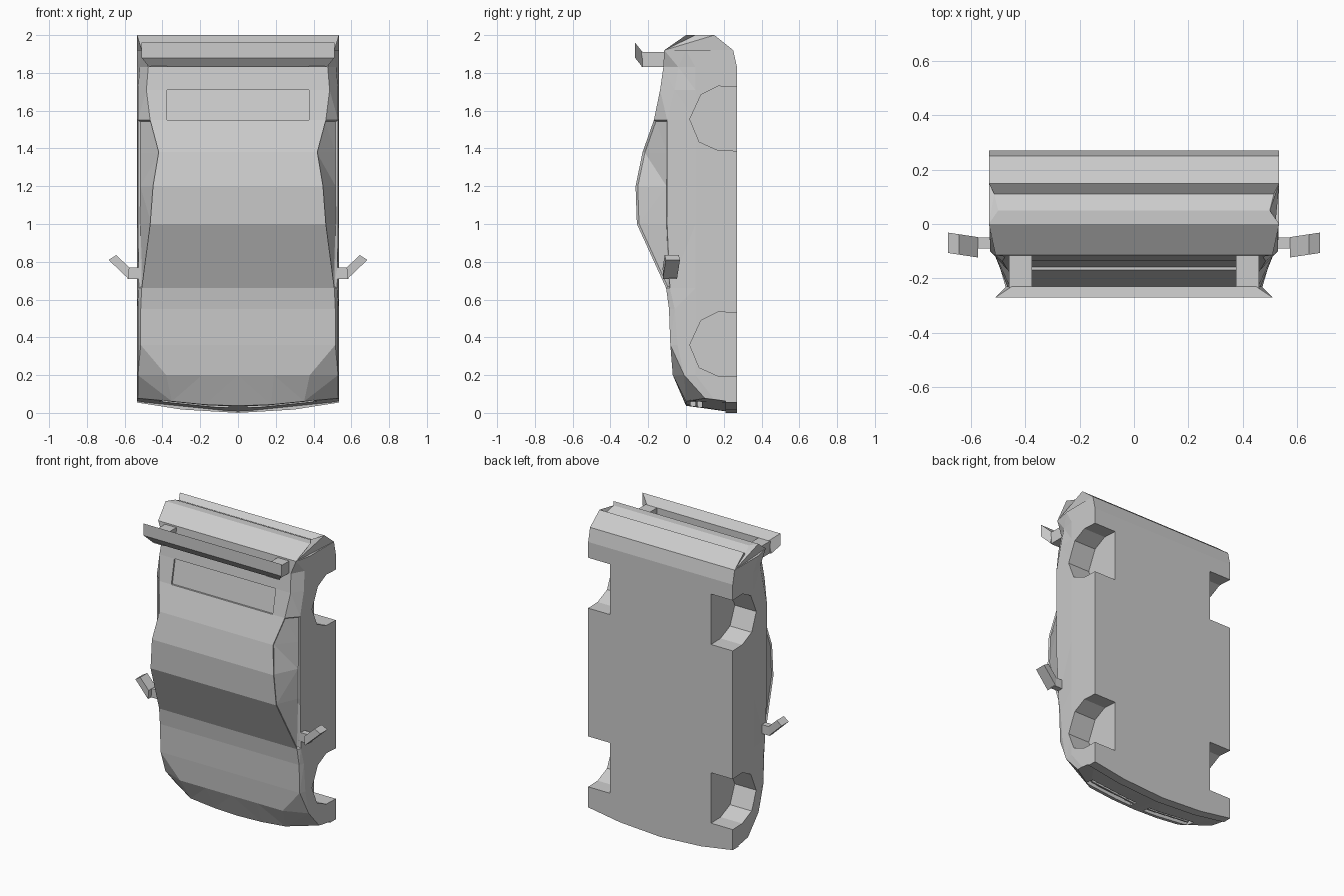
import bpy, bmesh
from mathutils import Vector

cube = bpy.data.objects.get("Cube")
if cube:
    bpy.data.objects.remove(cube)

GREY = (0.6, 0.6, 0.6, 1)
paint = bpy.data.materials.new("light_grey")
paint.use_nodes = True
paint.diffuse_color = GREY
paint.node_tree.nodes["Principled BSDF"].inputs["Base Color"].default_value = GREY

SIDE = 0.535    # half width of the body
FLOOR = 0.27    # y of the underside


def finish(name, bm):
    bmesh.ops.recalc_face_normals(bm, faces=bm.faces)
    mesh = bpy.data.meshes.new(name)
    bm.to_mesh(mesh)
    bm.free()
    mesh.materials.append(paint)
    obj = bpy.data.objects.new(name, mesh)
    bpy.context.scene.collection.objects.link(obj)
    return obj


def loft(rings):
    """Closed skin through rings of equal length, capped at both ends."""
    bm = bmesh.new()
    rows = [[bm.verts.new(p) for p in ring] for ring in rings]
    n = len(rows[0])
    for a, b in zip(rows, rows[1:]):
        for i in range(n):
            j = (i + 1) % n
            bm.faces.new((a[i], a[j], b[j], b[i]))
    bm.faces.new(rows[0])
    bm.faces.new(rows[-1][::-1])
    return bm, rows


def solid(name, ring_a, ring_b):
    bm, _ = loft([ring_a, ring_b])
    bmesh.ops.triangulate(bm, faces=[f for f in bm.faces if len(f.verts) > 4])
    return finish(name, bm)


def across(name, pts):
    """Symmetrical part from (half width, y, z) points."""
    return solid(name, [(-x, y, z) for x, y, z in pts], pts)


def along_y(name, pts, y0, y1, s=1):
    return solid(name, [(s * x, y0, z) for x, z in pts], [(s * x, y1, z) for x, z in pts])


def cut(target, cutter):
    mod = target.modifiers.new(cutter.name, "BOOLEAN")
    mod.operation = "DIFFERENCE"
    mod.solver = "EXACT"
    mod.object = cutter
    cutter.hide_render = True
    cutter.hide_viewport = True
    cutter.display_type = "WIRE"


# Body stations: z, roof half width, roof y, belt half width, belt y
STATIONS = [
    (0.0, 0.35, 0.0, 0.53, 0.10),
    (0.2, 0.38, -0.07, 0.53, -0.01),
    (0.36, 0.515, -0.083, 0.53, -0.045),
    (0.55, 0.515, -0.09, 0.53, -0.06),
    (0.66, 0.51, -0.105, 0.525, -0.085),
    (1.0, 0.465, -0.26, 0.53, -0.10),
    (1.2, 0.45, -0.267, 0.53, -0.10),
    (1.38, 0.42, -0.23, 0.53, -0.10),
    (1.55, 0.465, -0.17, 0.53, -0.10),
    (1.71, 0.485, -0.137, 0.53, -0.06),
    (1.83, 0.475, -0.12, 0.52, -0.04),
    (1.92, 0.51, -0.115, SIDE, 0.0),
]


def station_ring(z, rx, ry, bx, by):
    floor = FLOOR - (0.02 if z > 1.9 else 0)
    half = [(rx * 0.5, ry), (rx, ry), (bx, by), (SIDE, max(0.05, by + 0.05)), (SIDE, floor)]
    ring = [(0, ry)] + half + [(0, floor)] + [(-x, y) for x, y in half[::-1]]
    # The nose is swept back at the corners and leans back towards the bonnet
    sweep, lean = (0.19, 0.14) if z == 0 else (0, 0)
    return [Vector((x, y, z + sweep * x * x + lean * (FLOOR - y))) for x, y in ring]


bm, rows = loft([station_ring(*s) for s in STATIONS])

# Recessed side windows between roof edge and belt line
for i in (2, len(rows[0]) - 3):
    pair = {i, i + 1}
    loop = []
    for k in range(4, 8):
        quad = {rows[k][i], rows[k][i + 1], rows[k + 1][i], rows[k + 1][i + 1]}
        loop += [f for f in bm.faces if set(f.verts) == quad]
    bmesh.ops.recalc_face_normals(bm, faces=bm.faces)
    bmesh.ops.inset_region(bm, faces=loop, thickness=0.008, depth=-0.01, use_even_offset=True)
bmesh.ops.triangulate(bm, faces=bm.faces)
body = finish("body", bm)

# Wheel arches
ARCH = [(0.35, -0.17), (0.17, -0.165), (0.07, -0.12), (0.02, 0),
        (0.08, 0.13), (0.17, 0.175), (0.35, 0.165)]
for end, z0 in (("front", 0.36), ("rear", 1.555)):
    for side, s in (("left", 1), ("right", -1)):
        inner, outer = ([(s * x, y, z0 + dz) for y, dz in ARCH] for x in (0.375, 0.7))
        cut(body, solid(f"{end}_{side}_arch_cutter", inner, outer))

# Rear window recess
cut(body, across("rear_window_cutter", [(0.375, y, z) for y, z in
    ((-0.3, 1.55), (-0.158, 1.55), (-0.127, 1.71), (-0.3, 1.71))]))

# Lamp slots in the nose, each with a thin bar
for side, s in (("left", 1), ("right", -1)):
    slot = [(0.05, -0.1), (0.4, -0.1), (0.4, 0.095), (0.3, 0.075), (0.05, 0.06)]
    cut(body, along_y(f"{side}_lamp_cutter", slot, 0.025, 0.085, s))
    bar = [(0.05, 0.035), (0.38, 0.065), (0.38, 0.1), (0.05, 0.065)]
    along_y(f"{side}_lamp_bar", bar, 0.05, 0.06, s)

# Front splitter
lip = [(0, 0), (0.3, 0.018), (SIDE, 0.055)]
along_y("front_splitter", [(-x, z) for x, z in lip[:0:-1]] + lip + [(SIDE, 0.09), (-SIDE, 0.09)], 0.21, FLOOR)

# Tail panel with a groove across it
across("tail", [(0.51, -0.115, 1.92), (SIDE, 0, 2), (0.5, 0.05, 2), (0.515, 0.11, 1.97),
                (SIDE, 0.15, 2), (SIDE, 0.25, 1.92)])

# Rear wing on two struts
across("rear_wing", [(0.47, -0.23, 1.83), (0.51, -0.27, 1.88), (0.51, -0.27, 1.96), (0.45, -0.23, 1.91)])
for side, s in (("left", 1), ("right", -1)):
    strut = [(0.375, 1.83), (0.46, 1.83), (0.46, 1.91), (0.375, 1.91)]
    along_y(f"{side}_wing_strut", strut, -0.235, -0.1, s)

    # Door mirror: arm and angled head
    arm = [(0.51, 0.71), (0.585, 0.71), (0.575, 0.77), (0.51, 0.77)]
    along_y(f"{side}_mirror_arm", arm, -0.09, -0.05, s)
    head = [(0.58, 0.71), (0.685, 0.81), (0.645, 0.835), (0.575, 0.77)]
    tilt = lambda y: [(s * x, y - 0.15 * (x - 0.63) * -1, z) for x, z in head]
    solid(f"{side}_mirror_head", tilt(-0.115), tilt(-0.04))
